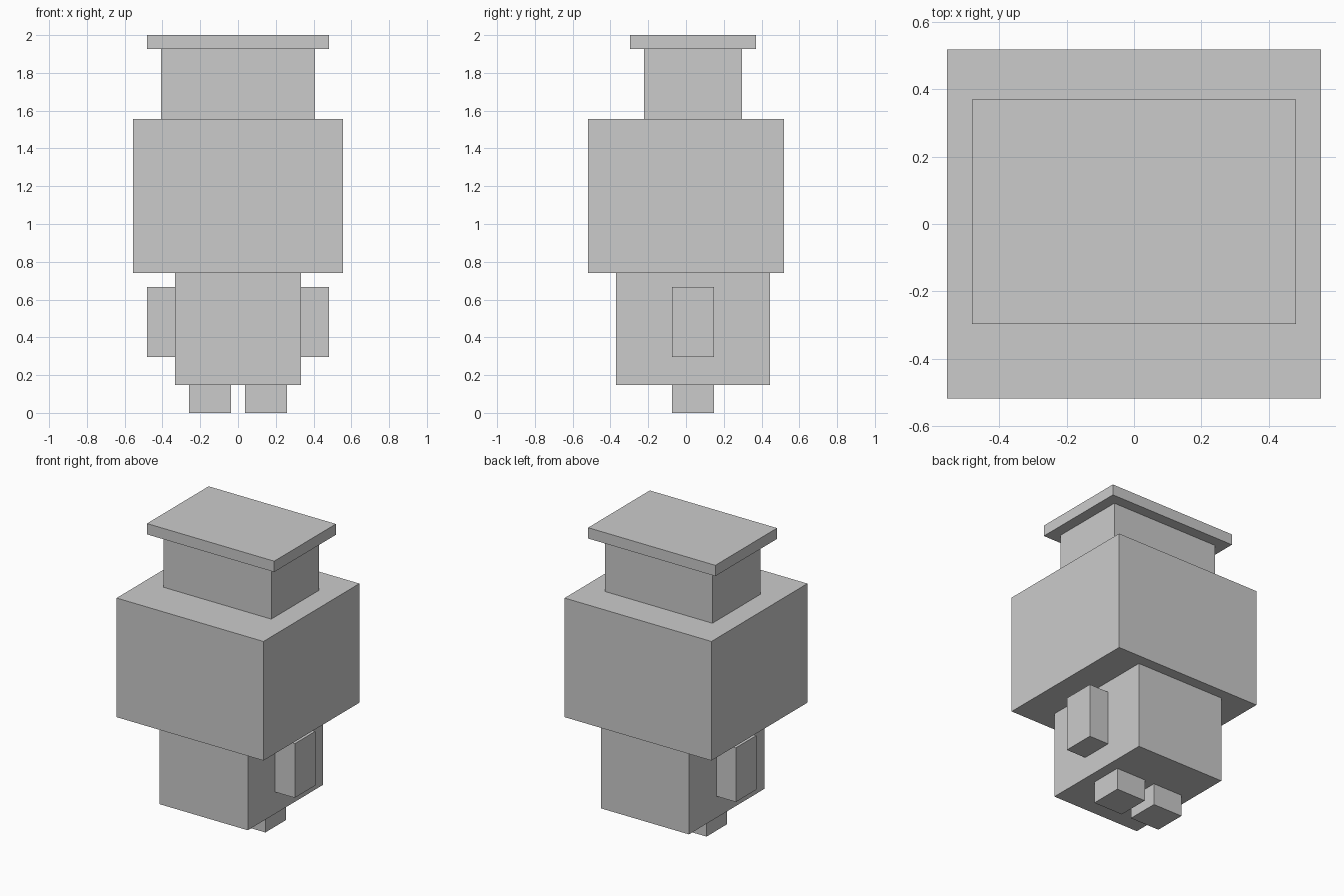
import bpy

if "Cube" in bpy.data.objects:
    bpy.data.objects.remove(bpy.data.objects["Cube"])

U = 2 / 27  # the model sits on a regular grid, 27 steps tall


def box(name, x, y, z):
    """Closed box from (min, max) ranges in grid steps."""
    lo, hi = zip(x, y, z)
    bpy.ops.mesh.primitive_cube_add(size=1)
    ob = bpy.context.object
    ob.name = ob.data.name = name
    for v in ob.data.vertices:
        v.co = [(hi[i] if v.co[i] > 0 else lo[i]) * U for i in range(3)]
    return ob


def box_pair(name, x, y, z):
    """Matching boxes on the right (+x) and left (-x)."""
    box("right_" + name, x, y, z)
    box("left_" + name, (-x[1], -x[0]), y, z)


# Legs and arms
box_pair("leg", (0.5, 3.5), (-1, 2), (0, 2))
box_pair("arm", (4.5, 6.5), (-1, 2), (4, 9))

# Torso and oversized head
box("torso", (-4.5, 4.5), (-5, 6), (2, 10))
box("head", (-7.5, 7.5), (-7, 7), (10, 21))

# Headpiece with an overhanging flat top
box("headpiece", (-5.5, 5.5), (-3, 4), (21, 26))
box("headpiece_top", (-6.5, 6.5), (-4, 5), (26, 27))
